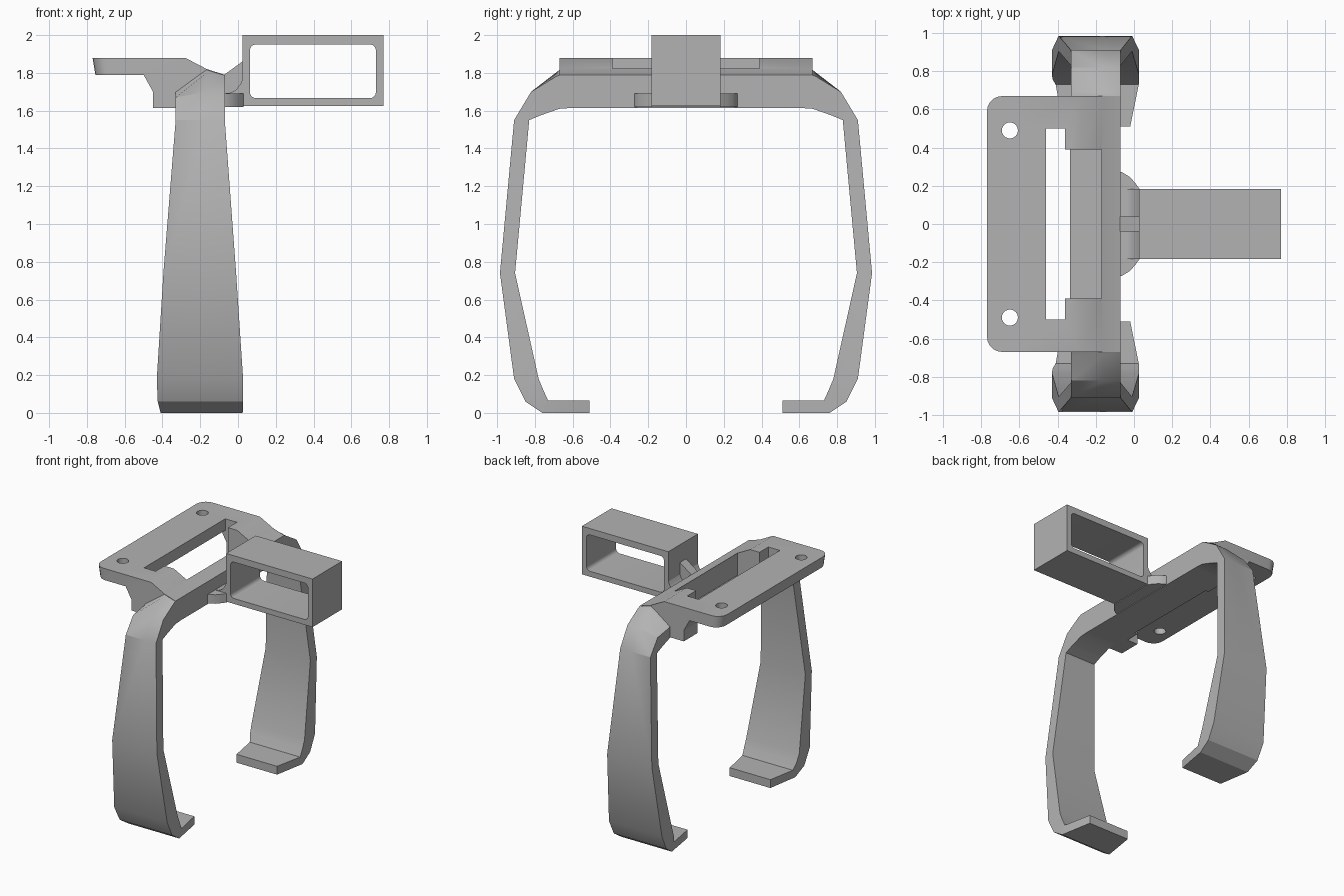
import bpy, bmesh, math
from mathutils import Vector

cube = bpy.data.objects.get("Cube")
if cube:
    bpy.data.objects.remove(cube, do_unlink=True)

grey = bpy.data.materials.new("plain_grey")
grey.use_nodes = True
grey.diffuse_color = (0.45, 0.45, 0.45, 1)
grey.node_tree.nodes["Principled BSDF"].inputs["Base Color"].default_value = (0.45, 0.45, 0.45, 1)


def finish(bm, name):
    bmesh.ops.recalc_face_normals(bm, faces=bm.faces[:])
    mesh = bpy.data.meshes.new(name)
    bm.to_mesh(mesh)
    bm.free()
    mesh.materials.append(grey)
    ob = bpy.data.objects.new(name, mesh)
    bpy.context.collection.objects.link(ob)
    return ob


def prism(name, points, lo, hi, axis="y", round_rule=None, radius=0.0):
    """Extrude an outline along y (points are x, z) or z (points are x, y)."""
    bm = bmesh.new()
    place = (lambda a, b: (a, lo, b)) if axis == "y" else (lambda a, b: (a, b, lo))
    face = bm.faces.new([bm.verts.new(place(a, b)) for a, b in points])
    ext = bmesh.ops.extrude_face_region(bm, geom=[face])
    move = Vector((0, hi - lo, 0)) if axis == "y" else Vector((0, 0, hi - lo))
    bmesh.ops.translate(bm, vec=move, verts=[v for v in ext["geom"] if isinstance(v, bmesh.types.BMVert)])
    if round_rule:
        edges = [e for e in bm.edges if round_rule(e)]
        bmesh.ops.bevel(bm, geom=edges, offset=radius, segments=5, profile=0.5, affect="EDGES")
    return finish(bm, name)


def box(name, x0, x1, y0, y1, z0, z1, **kw):
    return prism(name, [(x0, z0), (x1, z0), (x1, z1), (x0, z1)], y0, y1, **kw)


def cut(ob, cutter):
    cutter.hide_render = True
    mod = ob.modifiers.new("cut", "BOOLEAN")
    mod.operation, mod.solver, mod.object = "DIFFERENCE", "EXACT", cutter
    bpy.context.view_layer.objects.active = ob
    bpy.ops.object.modifier_apply(modifier=mod.name)
    bpy.data.objects.remove(cutter, do_unlink=True)


def smooth(ob):
    bpy.ops.object.select_all(action="DESELECT")
    ob.select_set(True)
    bpy.context.view_layer.objects.active = ob
    bpy.ops.object.shade_smooth_by_angle(angle=math.radians(28))


def along_y(e):
    return abs(e.verts[0].co.y - e.verts[1].co.y) > 0.1


# Mounting plate with its deeper crossbar and end tabs
plate = prism("mounting_plate",
              [(-0.77, 1.88), (-0.28, 1.88), (-0.165, 1.82), (-0.07, 1.79), (-0.07, 1.615),
               (-0.45, 1.615), (-0.45, 1.7), (-0.5, 1.79), (-0.755, 1.79)],
              -0.67, 0.67,
              round_rule=lambda e: not along_y(e) and all(v.co.x < -0.7 for v in e.verts),
              radius=0.08)
cut(plate, box("tab_gap", -0.6, -0.36, -0.5, 0.5, 1.5, 1.79))
cut(plate, box("long_slot", -0.46, -0.36, -0.5, 0.5, 1.5, 2.0))
cut(plate, box("inner_slot", -0.42, -0.335, -0.39, 0.39, 1.4, 2.1))
cut(plate, box("recess", -0.40, -0.17, -0.39, 0.39, 1.65, 2.2))
for y in (-0.49, 0.49):
    ring = [(-0.65 + 0.042 * math.cos(i * math.tau / 24), y + 0.042 * math.sin(i * math.tau / 24))
            for i in range(24)]
    cut(plate, prism("screw_hole", ring, 1.6, 2.0, axis="z"))
smooth(plate)

# Clip arms: inner y, z; outer y, z; side x limits; drop of the left and right outer corners
STATIONS = [
    (0.60, 1.615, 0.665, 1.82, -0.33, -0.07, 0.12, 0.03),
    (0.67, 1.61, 0.69, 1.80, -0.33, -0.07, 0.11, 0.02),
    (0.77, 1.575, 0.82, 1.70, -0.33, -0.07, 0.03, 0),
    (0.83, 1.55, 0.91, 1.55, -0.33, -0.07, 0, 0),
    (0.905, 0.74, 0.985, 0.74, -0.395, -0.01, 0, 0),
    (0.78, 0.18, 0.91, 0.18, -0.43, 0.027, 0, 0),
    (0.755, 0.12, 0.85, 0.06, -0.425, 0.027, 0, 0),
    (0.73, 0.065, 0.76, 0, -0.41, 0.025, 0, 0),
    (0.51, 0.065, 0.51, 0, -0.37, -0.02, 0, 0),
]


def arm(name, side):
    bm = bmesh.new()
    rings = []
    for iy, iz, oy, oz, x0, x1, left, right in STATIONS:
        mid = x0 + 0.63 * (x1 - x0)
        pts = [(x0, iy, iz), (x1, iy, iz), (x1, oy, oz - right), (mid, oy, oz), (x0, oy, oz - left)]
        rings.append([bm.verts.new((x, y * side, z)) for x, y, z in pts])
    for a, b in zip(rings, rings[1:]):
        for i in range(5):
            j = (i + 1) % 5
            bm.faces.new((a[i], a[j], b[j], b[i]))
    bm.faces.new(rings[0])
    bm.faces.new(rings[-1])
    smooth(finish(bm, name))


arm("front_clip_arm", -1)
arm("back_clip_arm", 1)

# Rectangular sleeve with a rounded opening through it
sleeve = box("sleeve", 0.025, 0.77, -0.182, 0.182, 1.625, 2.0)
cut(sleeve, box("sleeve_opening", 0.063, 0.73, -0.4, 0.4, 1.667, 1.95, round_rule=along_y, radius=0.03))
smooth(sleeve)

# Flared neck joining crossbar and sleeve
flare = [(-0.08, 0.275), (-0.06, 0.27), (-0.02, 0.245), (0.01, 0.21), (0.03, 0.182)]
smooth(prism("neck_base", flare + [(x, -y) for x, y in reversed(flare)], 1.62, 1.69, axis="z"))
smooth(prism("neck_fillet", [(-0.08, 1.63), (0.03, 1.63), (0.03, 1.78), (0.015, 1.745),
                             (-0.01, 1.71), (-0.04, 1.695), (-0.08, 1.69)], -0.182, 0.182))
prism("neck_rib", [(-0.08, 1.63), (0.03, 1.63), (0.03, 1.865), (-0.08, 1.785)], -0.038, 0.038)
